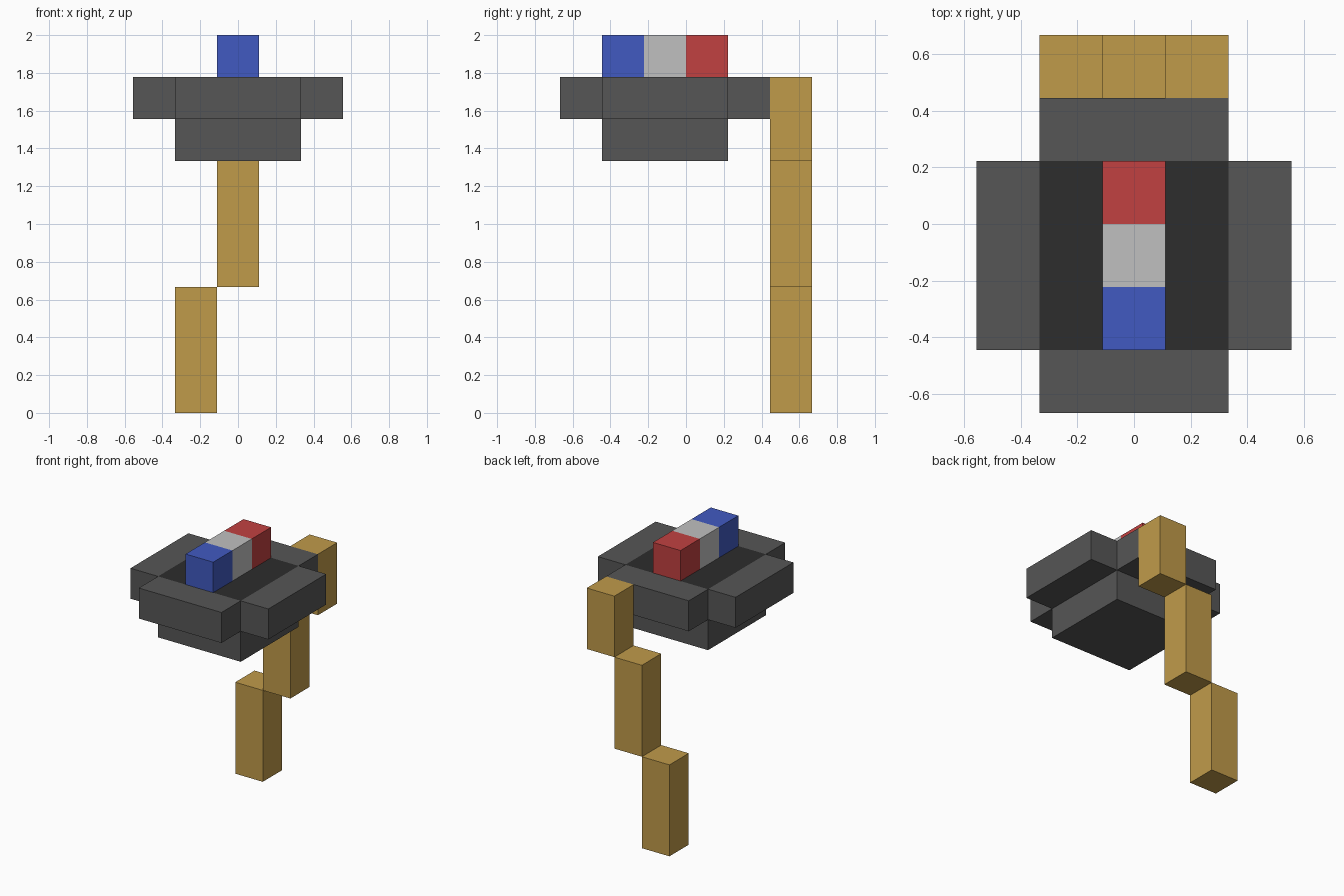
import bpy
import bmesh

cube = bpy.data.objects.get("Cube")
if cube:
    bpy.data.objects.remove(cube, do_unlink=True)

U = 2 / 9  # block size


def material(name, srgb):
    lin = [((c / 255 + 0.055) / 1.055) ** 2.4 for c in srgb] + [1.0]
    m = bpy.data.materials.new(name)
    m.use_nodes = True
    m.diffuse_color = lin
    bsdf = next(n for n in m.node_tree.nodes if n.type == 'BSDF_PRINCIPLED')
    bsdf.inputs["Base Color"].default_value = lin
    return m


GREY = material("dark_grey", (86, 86, 86))
BLACK = material("near_black", (45, 45, 45))
GOLD = material("gold", (192, 155, 74))
RED = material("red", (193, 65, 65))
WHITE = material("light_grey", (192, 192, 192))
BLUE = material("blue", (65, 90, 193))


def box(name, mat, x, y, z):
    """Box spanning the given (low, high) ranges, in blocks."""
    mesh = bpy.data.meshes.new(name)
    bm = bmesh.new()
    bmesh.ops.create_cube(bm, size=1)
    for v in bm.verts:
        v.co = [(r[0] if c < 0 else r[1]) * U for c, r in zip(v.co, (x, y, z))]
    bm.to_mesh(mesh)
    bm.free()
    mesh.materials.append(mat)
    obj = bpy.data.objects.new(name, mesh)
    bpy.context.collection.objects.link(obj)
    return obj


# Bowl: base slab, dark filling flush with the rim, four rim bars
box("bowl_base", GREY, (-1.5, 1.5), (-2, 1), (6, 7))
box("bowl_filling", BLACK, (-1.5, 1.5), (-2, 1), (7, 8))
box("rim_front", GREY, (-1.5, 1.5), (-3, -2), (7, 8))
box("rim_back", GREY, (-1.5, 1.5), (1, 2), (7, 8))
for side, s in (("left", 1), ("right", -1)):
    box("rim_" + side, GREY, sorted((1.5 * s, 2.5 * s)), (-2, 1), (7, 8))

# Row of coloured blocks on top, front to back
for i, (name, mat) in enumerate((("blue", BLUE), ("white", WHITE), ("red", RED))):
    box("top_block_" + name, mat, (-0.5, 0.5), (i - 2, i - 1), (8, 9))

# Stepped handle hanging at the back
for i, (name, z) in enumerate((("lower", (0, 3)), ("middle", (3, 6)), ("upper", (6, 8)))):
    box("handle_" + name, GOLD, (i - 1.5, i - 0.5), (2, 3), z)
